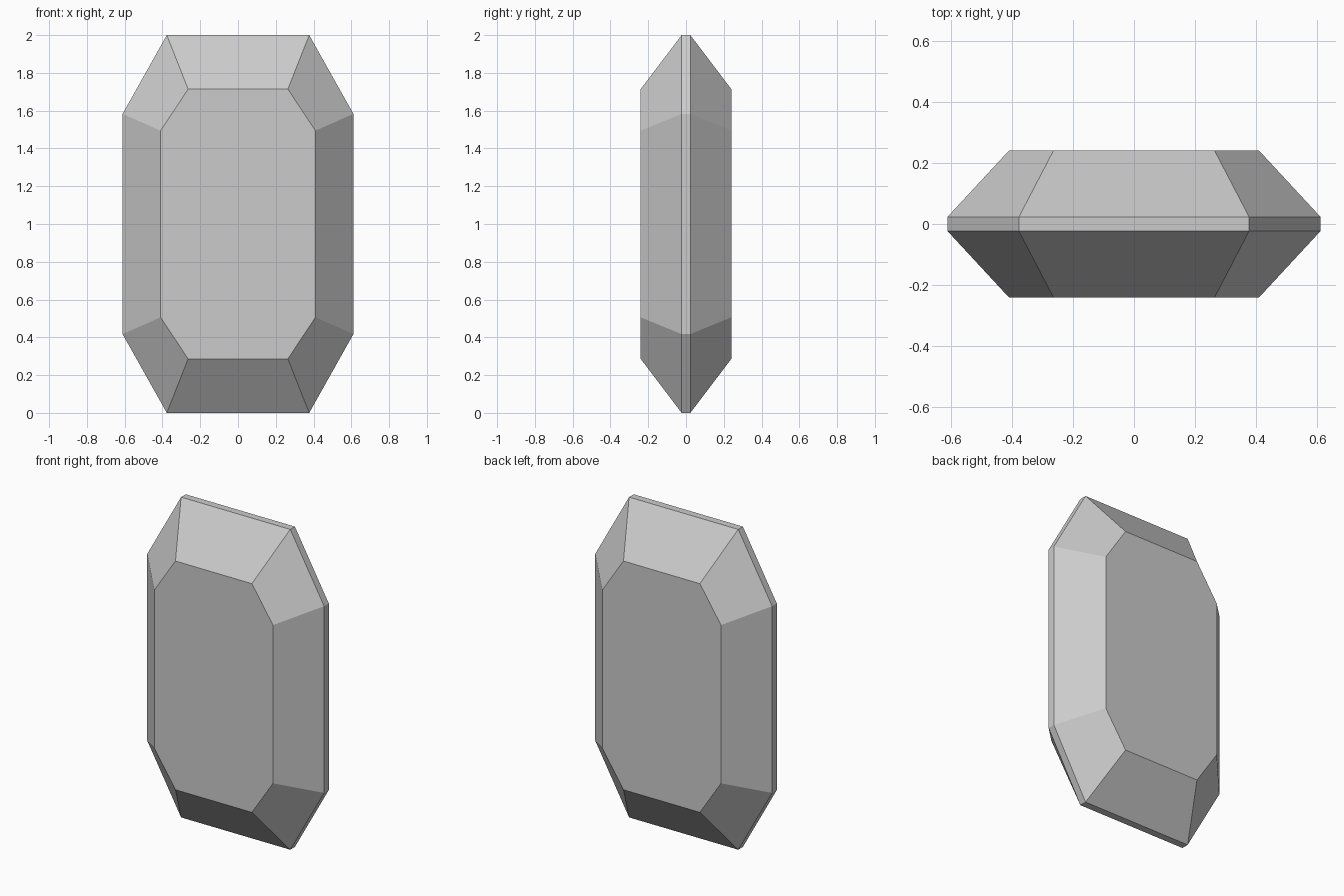
import bpy, bmesh

if "Cube" in bpy.data.objects:
    bpy.data.objects.remove(bpy.data.objects["Cube"])


def octagon(bm, y, half_w, half_h, cap_w, side_h):
    """Elongated octagon ring in the xz plane, centred on z = 1."""
    quarter = [(cap_w, half_h), (half_w, side_h)]
    right = quarter + [(x, -z) for x, z in reversed(quarter)]
    ring = right + [(-x, z) for x, z in reversed(right)]
    return [bm.verts.new((x, y, 1 + z)) for x, z in ring]


TABLE = (0.41, 0.714, 0.264, 0.494)    # flat front and back faces
GIRDLE = (0.611, 1.0, 0.377, 0.583)    # widest outline

# Cut gem: table, girdle band, table
bm = bmesh.new()
rings = [octagon(bm, y, *size) for y, size in
         [(-0.24, TABLE), (-0.023, GIRDLE), (0.023, GIRDLE), (0.24, TABLE)]]
for a, b in zip(rings, rings[1:]):
    for i in range(8):
        j = (i + 1) % 8
        bm.faces.new((a[i], a[j], b[j], b[i]))
bm.faces.new(rings[0])
bm.faces.new(rings[-1])
bmesh.ops.recalc_face_normals(bm, faces=bm.faces)

mesh = bpy.data.meshes.new("gem")
bm.to_mesh(mesh)
bm.free()
bpy.context.collection.objects.link(bpy.data.objects.new("gem", mesh))
